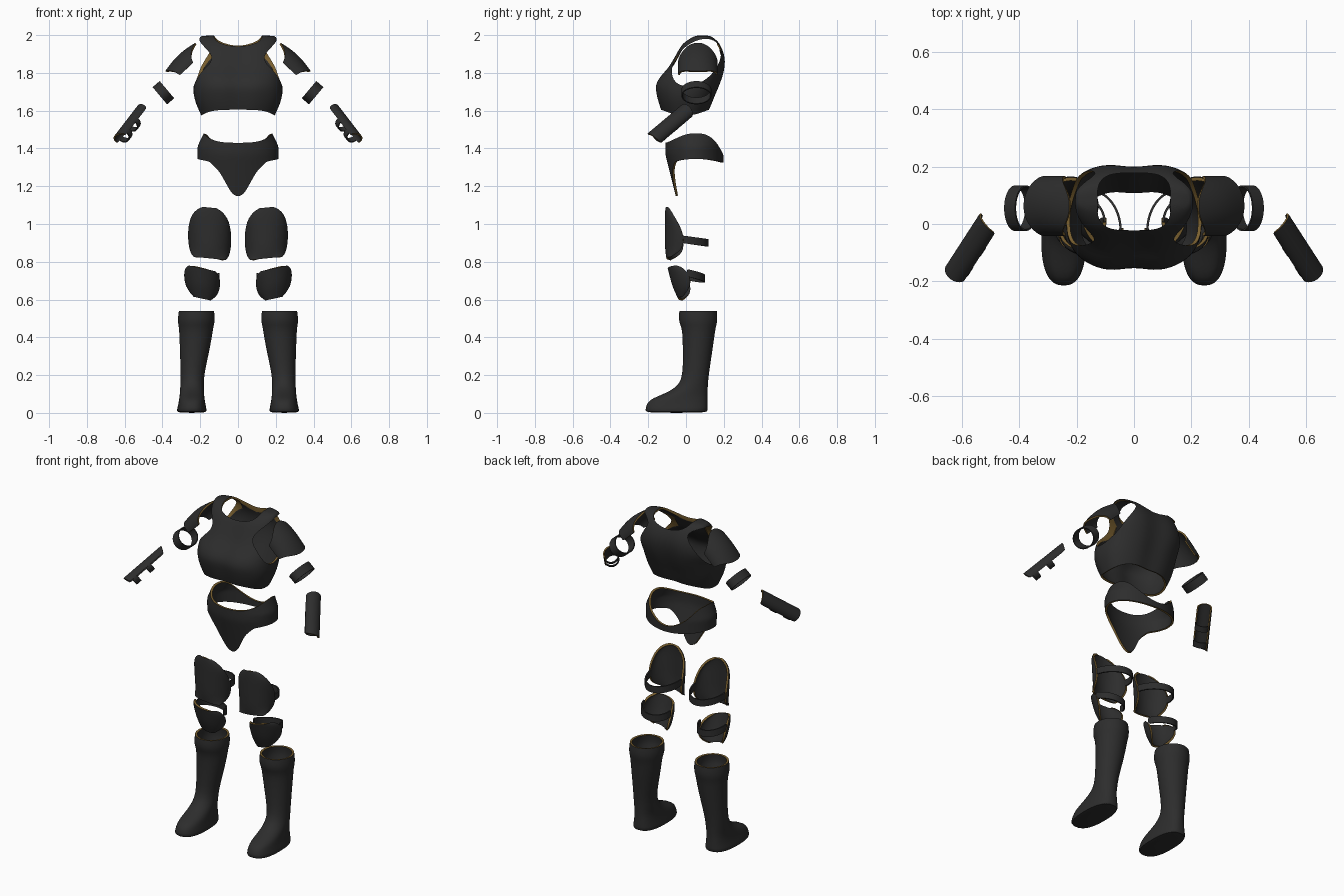
import bpy, bmesh, math
from mathutils import Vector

if "Cube" in bpy.data.objects:
    bpy.data.objects.remove(bpy.data.objects["Cube"])

def material(name, rgb):
    m = bpy.data.materials.new(name)
    m.diffuse_color = (*rgb, 1)
    m.use_nodes = True
    m.node_tree.nodes["Principled BSDF"].inputs["Base Color"].default_value = m.diffuse_color
    return m

BLACK = material("charcoal_plate", (0.026, 0.026, 0.026))
GOLD = material("bronze_trim", (0.20, 0.12, 0.03))

def grid(name, rows, closed=False, cap_first=False, cap_last=False, mats=(BLACK, GOLD)):
    """Skin a list of point rows, with normals facing away from the centre."""
    bm = bmesh.new()
    vs = [[bm.verts.new(p) for p in r] for r in rows]
    n = len(rows[0])
    for a, b in zip(vs, vs[1:]):
        for i in range(n if closed else n - 1):
            j = (i + 1) % n
            bm.faces.new((a[i], a[j], b[j], b[i]))
    if cap_first:
        bm.faces.new(list(reversed(vs[0])))
    if cap_last:
        bm.faces.new(vs[-1])
    bm.normal_update()
    mid = sum((v.co for v in bm.verts), Vector()) / len(bm.verts)
    if sum(f.normal.dot(f.calc_center_median() - mid) * f.calc_area() for f in bm.faces) < 0:
        bmesh.ops.reverse_faces(bm, faces=bm.faces[:])
    me = bpy.data.meshes.new(name)
    bm.to_mesh(me)
    bm.free()
    for m in mats:
        me.materials.append(m)
    ob = bpy.data.objects.new(name, me)
    bpy.context.collection.objects.link(ob)
    return ob

def finish(ob, thick=0.012, pair=True, rim=1, cutters=()):
    """Smooth, thicken with a trimmed rim, mirror, cut, then bake the result."""
    ob.modifiers.new("smooth", 'SUBSURF').levels = 1
    s = ob.modifiers.new("shell", 'SOLIDIFY')
    s.thickness, s.offset, s.material_offset_rim = thick, -1, rim
    if pair:
        ob.modifiers.new("pair", 'MIRROR').use_mirror_merge = False
    for c in cutters:
        b = ob.modifiers.new("cut", 'BOOLEAN')
        b.operation, b.solver, b.object = 'DIFFERENCE', 'EXACT', c
        b.material_mode = 'TRANSFER'
    bpy.context.view_layer.update()
    me = bpy.data.meshes.new_from_object(ob.evaluated_get(bpy.context.evaluated_depsgraph_get()))
    ob.modifiers.clear()
    ob.data = me
    for c in cutters:
        bpy.data.objects.remove(c)
    bpy.ops.object.select_all(action='DESELECT')
    ob.select_set(True)
    bpy.context.view_layer.objects.active = ob
    bpy.ops.object.shade_smooth_by_angle(angle=math.radians(40))

def power(v, e):
    return math.copysign(abs(v) ** e, v)

def ring(z, cx, rx, y0, y1, e=2.0, n=48):
    """Horizontal superellipse between y0 and y1."""
    out = []
    for i in range(n):
        a = math.tau * i / n
        out.append(Vector((cx + rx * power(math.cos(a), 2 / e),
                           (y0 + y1) / 2 + (y1 - y0) / 2 * power(math.sin(a), 2 / e), z)))
    return out

def interp(table, x):
    for (x0, v0), (x1, v1) in zip(table, table[1:]):
        if x <= x1:
            return v0 + (v1 - v0) * (x - x0) / (x1 - x0)
    return table[-1][1]

# Breastplate: torso loft with a groove down the front and back
torso = [(1.605, .195, -.14, .13, 2.4), (1.64, .225, -.152, .145, 2.4), (1.69, .237, -.165, .165, 2.4),
         (1.735, .235, -.172, .185, 2.5), (1.78, .232, -.145, .20, 2.7), (1.82, .23, -.103, .208, 3),
         (1.86, .22, -.078, .212, 3), (1.90, .212, -.055, .207, 3), (1.94, .21, -.033, .19, 3),
         (1.97, .207, -.005, .17, 3), (1.99, .203, .03, .145, 3), (2.0, .19, .055, .12, 3)]
rows = []
for k, (z, rx, y0, y1, e) in enumerate(torso):
    r = ring(z, 0, rx, y0, y1, e, 56)
    for p in r:
        c = (y0 + y1) / 2
        p.y = c + (p.y - c) * (1 - .09 * math.exp(-(p.x / .06) ** 2))
        if k == 0:
            p.z -= .03 * abs(p.x / rx) ** 4
    rows.append(r)
chest = grid("breastplate", rows, True, cap_last=True)
neck = grid("neck_cutter", [ring(z, 0, .128, -.022, .178, 3.5) for z in (1.86, 2.2)],
            True, True, True, (GOLD,))
holes = []
for s in (-1, 1):
    arm = []
    for x in (.1, .5):
        arm.append([])
        for i in range(48):
            a = math.tau * i / 48
            dz = .125 * math.sin(a)
            arm[-1].append((s * x, .055 + .12 * math.cos(a) + .4 * dz, 1.855 + dz))
    holes.append(grid("arm_cutter", arm, True, True, True, (GOLD,)))
for c in [neck] + holes:
    c.hide_render = True
finish(chest, pair=False, cutters=[neck] + holes)

# Hip guard: waist band whose front runs down to a rounded tip
front_edge = [(0, 1.145), (.03, 1.155), (.055, 1.2), (.1, 1.28), (.15, 1.33), (.22, 1.345)]
rows = [[] for _ in range(10)]
for i in range(72):
    a = math.tau * i / 72
    c, s = math.cos(a), math.sin(a)
    if s < 0:
        top, low = 1.43 + .05 * abs(c) ** 3, interp(front_edge, abs(.215 * c))
    else:
        top, low = 1.48 - .12 * s ** 3, 1.325 + .02 * c * c
    for k, r in enumerate(rows):
        z = low + (top - low) * k / 9
        x = .215 * c * (1 - 2.2 * max(0, z - 1.41))
        y = .045 + .155 * s
        if s < 0:
            y += .25 * max(0, 1.37 - z) * abs(s)
        r.append((x, y, z))
finish(grid("hip_guard", rows, True), pair=False)

# Arm pieces share an arc swept along an axis
def sweep(name, start, end, out, rn, rs, a0, a1, t0=lambda a: 0, t1=lambda a: 1,
          bulge=0, thick=.01, rim=1, closed=False):
    p, q = Vector(start), Vector(end)
    d = (q - p).normalized()
    n = Vector(out)
    n = (n - d * n.dot(d)).normalized()
    s = d.cross(n)
    rows = []
    steps = 32 if closed else 20
    for k in range(7):
        r = []
        for i in range(steps if closed else steps + 1):
            a = math.radians(a0 + (a1 - a0) * i / steps)
            t = t0(a) + (t1(a) - t0(a)) * k / 6
            b = 1 + bulge * math.sin(math.pi * t)
            r.append(p.lerp(q, t) + n * rn * b * math.cos(a) + s * rs * math.sin(a))
        rows.append(r)
    finish(grid(name, rows, closed), thick, rim=rim)

# Shoulder guards
sweep("shoulder_guards", (.18, .063, 1.912), (.34, .063, 1.762), (1, 0, 1), .066, .105, -92, 92,
      lambda a: .36 * math.sin(a) ** 2, lambda a: 1 - .18 * math.sin(a) ** 2, .22)
# Elbow bands
sweep("elbow_bands", (.376, .055, 1.711), (.414, .055, 1.679), (1, 0, 1), .06, .08, 0, 360,
      thick=.006, rim=0, closed=True)
# Forearm guards with two straps
A, B = Vector((.508, .002, 1.595)), Vector((.618, -.168, 1.452))
sweep("forearm_guards", A, B, (1, 0, 1), .038, .046, -95, 95,
      lambda a: -.06 * math.cos(a), lambda a: 1 + .05 * math.cos(a), thick=.008)
for t in (.45, .85):
    sweep("forearm_straps", A.lerp(B, t - .07), A.lerp(B, t + .07), (1, 0, 1), .038, .042, 95, 265,
          thick=.006, rim=0)

# Leg shields: curved rows of (height, half width, front y, depth)
def shield(name, cx, tilt, table):
    rows = []
    for z, w, y0, d in table:
        r = []
        for i in range(21):
            a = math.pi * (i / 20 - .5)
            x = w * math.sin(a)
            r.append((cx + x, y0 + d * (1 - math.cos(a)), z + tilt * x))
        rows.append(r)
    finish(grid(name, rows))

def leg_strap(name, cx, z, h, rx, y0, depth, tilt=0):
    rows = []
    for zz in (z - h / 2, z, z + h / 2):
        rows.append([(cx + rx * math.cos(math.pi * i / 20),
                      y0 + depth * math.sin(math.pi * i / 20),
                      zz + tilt * rx * math.cos(math.pi * i / 20)
                      + .02 * (1 - math.sin(math.pi * i / 20))) for i in range(21)])
    finish(grid(name, rows), .008, rim=0)

# Thigh guards
shield("thigh_guards", .15, .1,
       [(1.087, .035, -.108, .012), (1.075, .065, -.11, .025), (1.04, .095, -.112, .045),
        (1.0, .108, -.112, .068), (.95, .115, -.112, .092), (.90, .114, -.112, .10),
        (.86, .108, -.11, .09), (.835, .10, -.107, .06), (.818, .085, -.104, .025)])
leg_strap("thigh_straps", .15, .90, .04, .108, -.025, .145)
# Knee guards
shield("knee_guards", .19, .22,
       [(.765, .07, -.097, .05), (.75, .09, -.093, .078), (.71, .097, -.083, .10),
        (.67, .092, -.072, .098), (.635, .078, -.056, .07), (.605, .045, -.042, .025)])
leg_strap("knee_straps", .19, .712, .04, .092, .005, .095, .1)

# Boots: stacked slices from cuff to sole
boot = [(.54, .22, .093, -.035, .163, 2), (.515, .22, .097, -.038, .166, 2), (.48, .221, .098, -.037, .166, 2),
        (.45, .222, .09, -.022, .156, 2), (.40, .224, .086, -.018, .15, 2), (.30, .232, .074, -.016, .135, 2),
        (.20, .242, .062, -.018, .12, 2), (.15, .243, .062, -.036, .116, 2), (.115, .244, .063, -.085, .114, 2.1),
        (.09, .244, .065, -.145, .113, 2.3), (.07, .244, .068, -.19, .113, 2.5), (.045, .244, .072, -.21, .114, 2.5),
        (.012, .245, .08, -.216, .115, 2.5), (0, .245, .077, -.212, .112, 2.5)]
finish(grid("boots", [ring(*b) for b in boot], True, cap_last=True))
